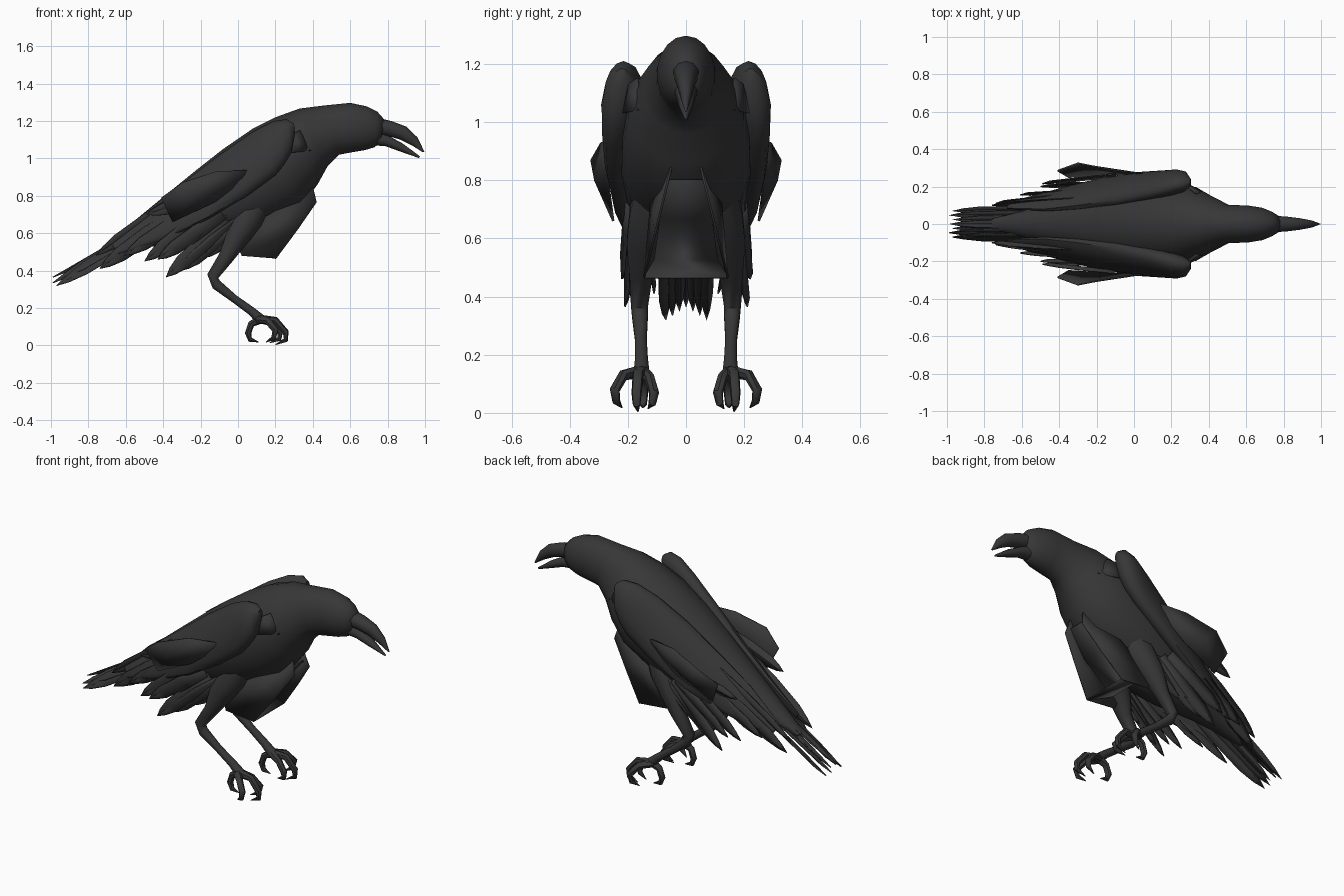
import bpy, bmesh, math
from mathutils import Vector as V

black = bpy.data.materials.new("charcoal_black")
black.diffuse_color = (0.038, 0.038, 0.038, 1)


def finish(name, verts, faces, angle=40, thick=0):
    me = bpy.data.meshes.new(name)
    me.from_pydata([tuple(v) for v in verts], [], faces)
    bm = bmesh.new()
    bm.from_mesh(me)
    bmesh.ops.recalc_face_normals(bm, faces=bm.faces)
    bm.to_mesh(me)
    bm.free()
    me.materials.append(black)
    for p in me.polygons:
        p.use_smooth = True
    me.set_sharp_from_angle(angle=math.radians(angle))
    ob = bpy.data.objects.new(name, me)
    bpy.context.collection.objects.link(ob)
    if thick:
        mod = ob.modifiers.new("thickness", 'SOLIDIFY')
        mod.thickness = thick
        mod.offset = 0
    return ob


def skin(name, rings, angle=40):
    """Join rings of points into a capped surface."""
    n = len(rings[0])
    verts = [p for r in rings for p in r]
    faces = [(i * n + j, i * n + (j + 1) % n, (i + 1) * n + (j + 1) % n, (i + 1) * n + j)
             for i in range(len(rings) - 1) for j in range(n)]
    faces += [tuple(range(n)), tuple(range(len(verts) - n, len(verts)))]
    return finish(name, verts, faces, angle)


def loft(name, sections, n=12, angle=45):
    """Each section: top point, bottom point, half width in y."""
    rings = []
    for top, bottom, w in sections:
        a, b = V(top), V(bottom)
        c, h = (a + b) / 2, (a - b) / 2
        rings.append([c + h * math.cos(t) + V((0, w, 0)) * math.sin(t)
                      for t in [2 * math.pi * k / n for k in range(n)]])
    return skin(name, rings, angle)


def tube(name, pts, radii, n=8):
    pts = [V(p) for p in pts]
    rings = []
    for i, p in enumerate(pts):
        d = (pts[min(i + 1, len(pts) - 1)] - pts[max(i - 1, 0)]).normalized()
        ref = V((0, 1, 0)) if abs(d.y) < 0.85 else V((1, 0, 0))
        u = d.cross(ref).normalized()
        v = d.cross(u)
        rings.append([p + radii[i] * (u * math.cos(t) + v * math.sin(t))
                      for t in [2 * math.pi * k / n for k in range(n)]])
    return skin(name, rings, 50)


def feather(name, base, tip, across, ridge=0.01):
    """Pointed blade with a raised quill line."""
    base, tip, across = V(base), V(tip), V(across)
    d = tip - base
    up = d.cross(across).normalized() * ridge
    verts = []
    for t, w in ((0, 0.7), (0.4, 1.0), (0.75, 0.9), (0.9, 0.5)):
        c = base + d * t
        verts += [c - across * w, c + up, c + across * w]
    verts.append(tip)
    faces = []
    for i in range(3):
        for j in (0, 1):
            a = i * 3 + j
            faces.append((a, a + 1, a + 4, a + 3))
    faces += [(9, 10, 12), (10, 11, 12)]
    return finish(name, verts, faces, 30, 0.006)


# Body, neck and head in one skin: top x, z, bottom x, z, half width
body = [(.785, 1.205, .76, 1.085, .043), (.745, 1.25, .73, 1.06, .066),
        (.69, 1.278, .68, 1.045, .088), (.60, 1.297, .62, 1.035, .1),
        (.46, 1.283, .54, 1.02, .104), (.33, 1.267, .48, .96, .15),
        (.2, 1.22, .425, .86, .2), (.08, 1.16, .34, .75, .222),
        (-.08, 1.05, .18, .66, .225), (-.22, .94, 0, .58, .205),
        (-.38, .81, -.2, .54, .15), (-.55, .67, -.45, .53, .095),
        (-.66, .58, -.60, .51, .06), (-.76, .495, -.75, .475, .03)]
loft("body", [((a, 0, b), (c, 0, d), w) for a, b, c, d, w in body], 18, 60)

# Open beak
loft("upper_beak", [((.755, 0, 1.215), (.74, 0, 1.125), .046), ((.82, 0, 1.2), (.80, 0, 1.12), .042),
                    ((.90, 0, 1.17), (.87, 0, 1.1), .032), ((.96, 0, 1.112), (.93, 0, 1.07), .02),
                    ((.997, 0, 1.035), (.985, 0, 1.035), .003)], 10)
loft("lower_beak", [((.73, 0, 1.15), (.73, 0, 1.07), .042), ((.80, 0, 1.124), (.79, 0, 1.065), .036),
                    ((.88, 0, 1.08), (.87, 0, 1.036), .025), ((.972, 0, 1.012), (.968, 0, 1.002), .003)], 10)

# Tail fan
for k in range(-3, 4):
    y, s = k / 3, 1 - abs(k) / 3
    feather("tail_feather", (-.36, y * .075, .70 + .03 * s),
            (-.99 + .02 * (abs(k) % 2), y * .07, .32 + .045 * s),
            (-.01 * abs(y), .022, .02 * abs(y) - .016 * y), .01)

for side in (-1, 1):
    s = "left" if side > 0 else "right"

    def m(x, y, z):
        return (x, y * side, z)

    # Folded wing with a broad shoulder
    wing = [(.30, .22, 1.185, .305, .225, 1.13, .02), (.26, .215, 1.21, .285, .24, 1.03, .052),
            (.19, .20, 1.20, .25, .245, .97, .066), (.08, .17, 1.145, .2, .25, .91, .068),
            (-.1, .13, 1.02, .05, .245, .80, .07),
            (-.3, .10, .865, -.15, .225, .68, .058), (-.48, .08, .725, -.38, .18, .57, .038),
            (-.68, .085, .55, -.64, .12, .49, .012)]
    loft(s + "_wing", [(m(*w[:3]), m(*w[3:6]), w[6]) for w in wing], 14, 50)

    # Long flight feathers: base, tip, half width vector
    for b, t, a in (((-.3, .13, .80), (-.76, .10, .48), (-.02, .012, .03)),
                    ((-.3, .16, .72), (-.74, .11, .41), (-.026, .006, .036)),
                    ((-.2, .18, .74), (-.61, .155, .48), (-.02, .008, .036)),
                    ((-.12, .2, .74), (-.5, .20, .45), (-.024, .008, .034)),
                    ((-.08, .2, .70), (-.43, .22, .46), (-.022, .01, .034)),
                    ((-.04, .18, .68), (-.385, .21, .365), (-.03, .008, .032)),
                    ((0, .17, .66), (-.31, .19, .40), (-.028, .01, .03)),
                    ((.04, .17, .66), (-.18, .17, .47), (-.02, .01, .024))):
        feather(s + "_flight_feather", m(*b), m(*t), m(*a))

    # Loose feather plate standing off the wing
    plate = [(.1, .26, .94), (-.12, .29, .93), (-.3, .325, .87), (-.41, .285, .79),
             (-.35, .25, .66), (-.12, .265, .77)]
    finish(s + "_loose_plate", [m(*p) for p in plate] + [m(-.24, .312, .80)],
           [(i, (i + 1) % 6, 6) for i in range(6)], 25, .008)
    feather(s + "_wing_covert", m(-.1, .26, .82), m(-.49, .215, .70), m(-.012, .006, .035))

    # Shoulder tuft
    finish(s + "_shoulder_tuft", [m(.27, .21, 1.12), m(.33, .165, 1.15), m(.39, .16, 1.04), m(.27, .22, 1.03)],
           [(0, 1, 2), (0, 2, 3)], 30, .008)

    # Leg, rooted deep in the body
    tube(s + "_leg", [m(.12, .07, .82), m(.05, .11, .68), m(-.01, .14, .58), m(-.065, .155, .47),
                      m(-.135, .16, .37), m(-.115, .158, .325), m(-.02, .155, .25),
                      m(.07, .153, .185), m(.12, .153, .14)],
         [.09, .09, .068, .041, .031, .028, .021, .023, .028], 10)

    # Toes with hooked claws
    toes = {"outer_toe": [(.11, .16, .14), (.16, .215, .13), (.20, .245, .08), (.19, .24, .04), (.15, .22, .018)],
            "middle_toe": [(.12, .155, .14), (.20, .165, .135), (.255, .17, .07), (.255, .17, .03), (.20, .165, .004)],
            "inner_toe": [(.12, .15, .14), (.18, .125, .12), (.225, .11, .07), (.22, .115, .035), (.17, .13, .015)],
            "back_toe": [(.12, .152, .14), (.07, .15, .115), (.053, .148, .065), (.065, .148, .03), (.11, .148, .018)]}
    for n, pts in toes.items():
        tube(s + "_" + n, [m(*p) for p in pts], [.024, .019, .018, .014, .002], 7)

    # Side of the hanging belly plumage
    finish(s + "_belly_flap", [m(.40, .05, .85), m(.42, .07, .765), m(.32, .105, .62), m(.205, .145, .465),
                               m(.02, .14, .48), m(-.04, .10, .62), m(.2, .12, .72)],
           [(0, 1, 2, 6), (2, 3, 4, 6), (4, 5, 6)], 30, .008)

# Recessed front and lower lip of the belly plumage
panel = [(.39, .06, .80), (.27, .09, .67), (.06, .11, .525), (.205, .145, .465)]
finish("belly_panel", [(x, y * k, z) for x, y, z in panel for k in (-1, 1)],
       [(i, i + 1, i + 3, i + 2) for i in (0, 2, 4)], 30, .008)
